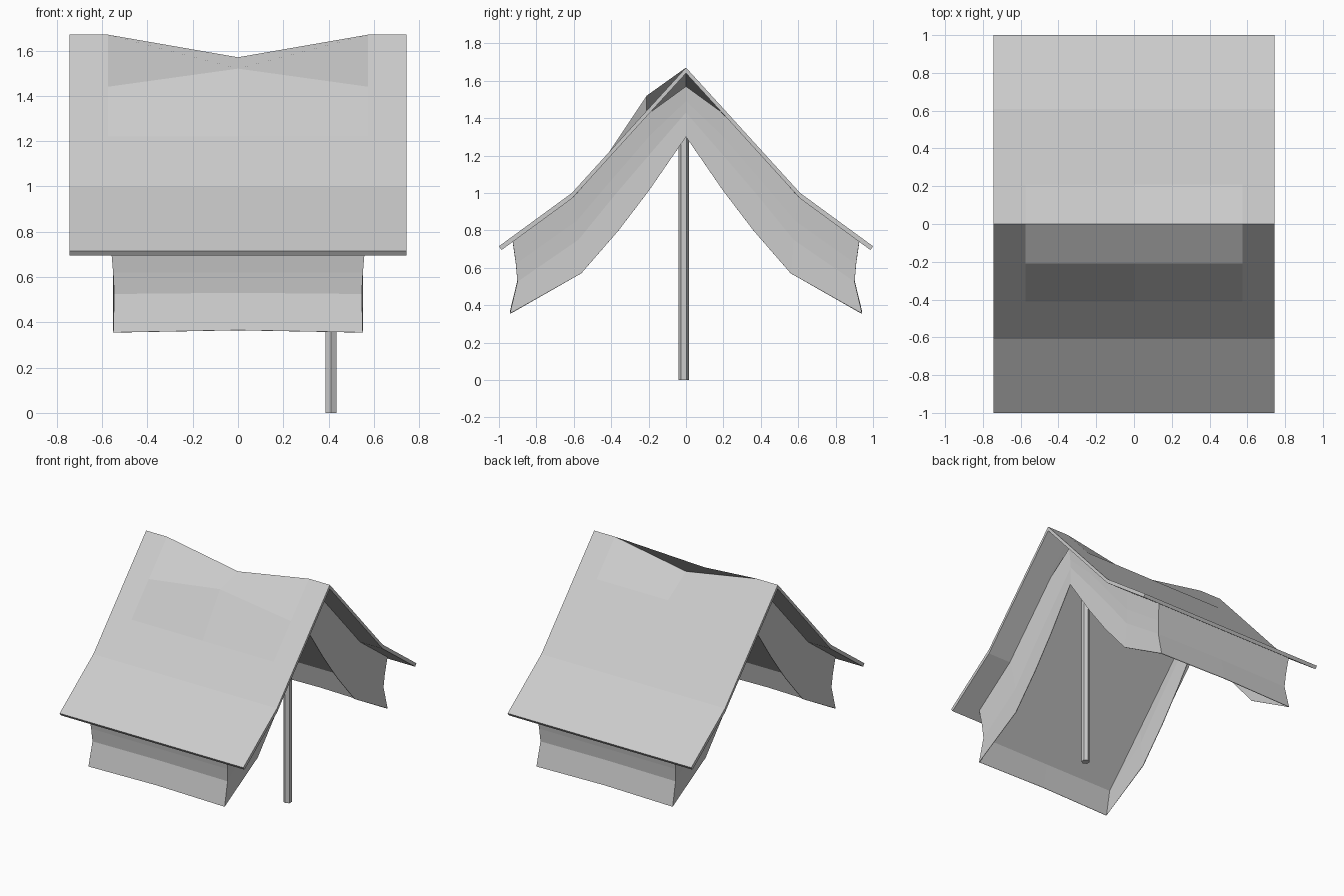
import bpy, bmesh

if "Cube" in bpy.data.objects:
    bpy.data.objects.remove(bpy.data.objects["Cube"])


def grid(rows, closed=False, flip=()):
    """Quad sheet from equally long rows; columns in flip split the other way."""
    bm = bmesh.new()
    vs = [[bm.verts.new(p) for p in row] for row in rows]
    n = len(rows[0])
    for a, b in zip(vs, vs[1:]):
        for i in range(n if closed else n - 1):
            j = (i + 1) % n
            quad = [a[i], b[i], b[j], a[j]]
            if i in flip:
                quad = quad[1:] + quad[:1]
            bm.faces.new(quad)
    return bm, vs


def finish(name, bm, thickness=0):
    bmesh.ops.recalc_face_normals(bm, faces=bm.faces)
    mesh = bpy.data.meshes.new(name)
    bm.to_mesh(mesh)
    bm.free()
    obj = bpy.data.objects.new(name, mesh)
    bpy.context.collection.objects.link(obj)
    if thickness:
        mod = obj.modifiers.new("thickness", 'SOLIDIFY')
        mod.thickness = thickness
        mod.offset = 0
    return obj


# Roof sheet: gabled slab, each profile station is a loop of top and underside
half = [(0.21, 1.44), (0.41, 1.22), (0.61, 1.0), (1.0, 0.715)]
profile = [(-y, z) for y, z in reversed(half)] + [(0, 1.67)] + half
xs = [-0.743, -0.575, 0, 0.575, 0.743]
rows = []
for y, z in profile:
    drop = 0.02 if abs(y) == 1 else 0.03
    inner_y = y * (0.986 if abs(y) == 1 else 1)
    rows.append([(x, y, z) for x in xs]
                + [(x, inner_y, z - drop) for x in reversed(xs)])
bm, vs = grid(rows, closed=True, flip=(1, 6))
bm.faces.new(vs[0])
bm.faces.new(vs[-1])
vs[4][2].co.z = 1.57      # sagging ridge
vs[4][7].co.z = 1.54
vs[3][2].co.z = 1.52      # raised fold on the front slope
finish("roof_sheet", bm)

# Hanging skirt: a closed ring of cloth, with rows from top to hem
levels = [
    (0.56, [(0, 1.57), (0.2, 1.425), (0.4, 1.205), (0.6, 0.98), (0.925, 0.74)], 0.74),
    (0.55, [(0, 1.49), (0.2, 1.30), (0.39, 1.08), (0.585, 0.85), (0.908, 0.62)], 0.62),
    (0.545, [(0, 1.43), (0.2, 1.20), (0.38, 0.99), (0.575, 0.75), (0.90, 0.525)], 0.53),
    (0.55, [(0, 1.30), (0.2, 1.01), (0.36, 0.80), (0.56, 0.57), (0.94, 0.355)], 0.365),
]
ring_rows = []
for x, pts, mid in levels:
    side = [(x, -y, z) for y, z in reversed(pts)] + [(x, y, z) for y, z in pts[1:]]
    end = pts[-1][0]
    ring_rows.append(side + [(0, end, mid)]
                     + [(-px, py, pz) for px, py, pz in reversed(side)]
                     + [(0, -end, mid)])
bm, _ = grid(ring_rows, closed=True)
finish("hanging_skirt", bm, 0.004)

# Flat lining under the roof, inside the skirt
bm, _ = grid([[(x, y, z) for x in (-0.545, 0.545)]
              for y, z in [(-0.90, 0.525), (0, 1.5), (0.90, 0.525)]])
finish("ceiling_lining", bm, 0.004)

# Single support pole
bpy.ops.mesh.primitive_cylinder_add(vertices=6, radius=0.028, depth=1.5,
                                    location=(0.41, -0.012, 0.75))
bpy.context.object.name = "support_pole"
